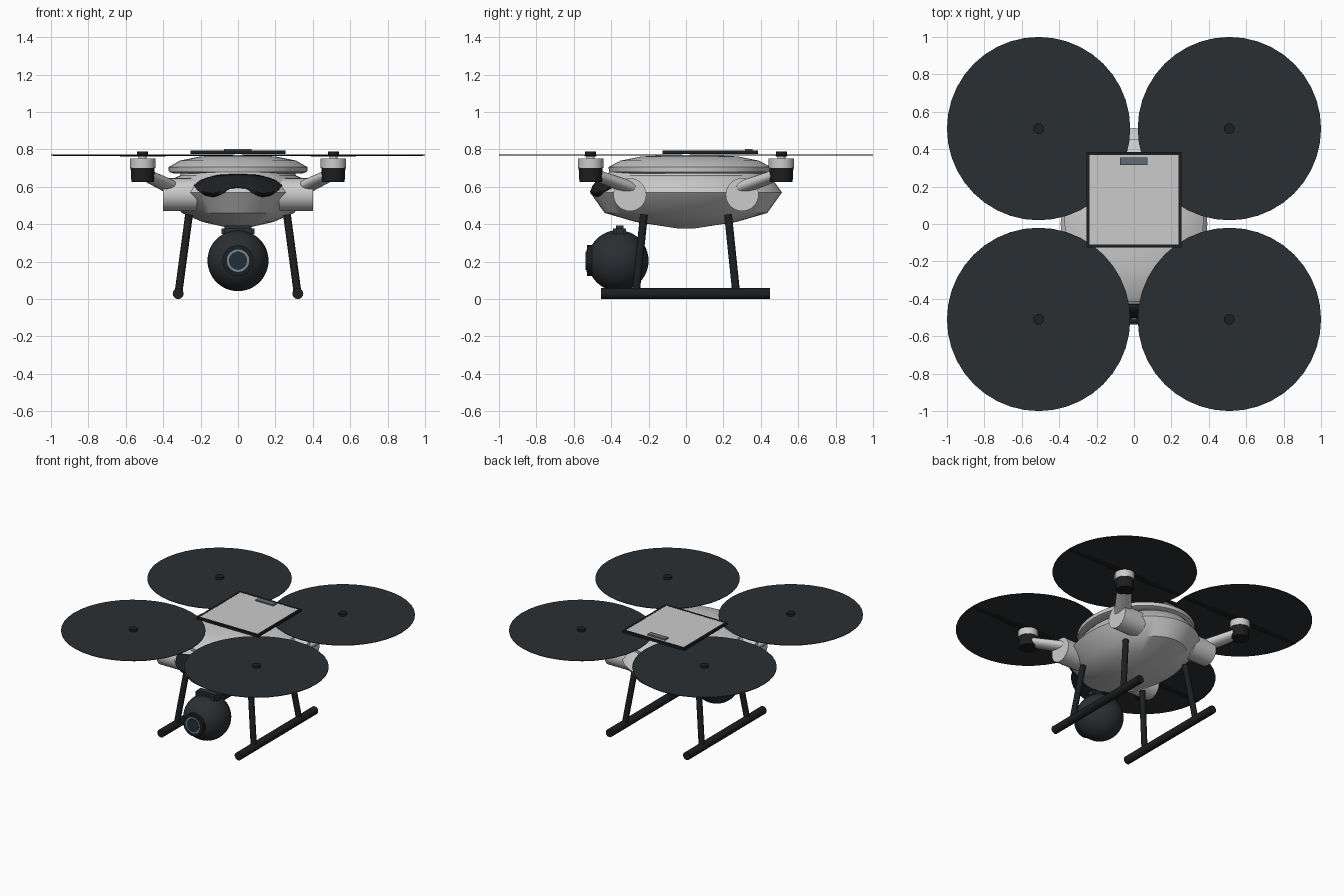
import bpy, bmesh
from math import pi, cos, sin, sqrt
from mathutils import Vector, Matrix

if "Cube" in bpy.data.objects:
    bpy.data.objects.remove(bpy.data.objects["Cube"])


def mat(name, col):
    m = bpy.data.materials.new(name)
    m.diffuse_color = (*col, 1)
    m.use_nodes = True
    m.node_tree.nodes["Principled BSDF"].inputs["Base Color"].default_value = m.diffuse_color
    return m


BLACK = mat("black", (0.012, 0.013, 0.014))
DARK = mat("dark", (0.024, 0.028, 0.032))
RING = mat("lens_blue", (0.18, 0.25, 0.30))
GLASS = mat("glass", (0.015, 0.03, 0.04))
SLATE = mat("slate", (0.12, 0.15, 0.18))


def finish(name, bm, m=None, smooth=True):
    bmesh.ops.recalc_face_normals(bm, faces=bm.faces)
    me = bpy.data.meshes.new(name)
    bm.to_mesh(me)
    bm.free()
    ob = bpy.data.objects.new(name, me)
    bpy.context.collection.objects.link(ob)
    if m:
        me.materials.append(m)
    if smooth:
        bpy.context.view_layer.objects.active = ob
        bpy.ops.object.select_all(action='DESELECT')
        ob.select_set(True)
        bpy.ops.object.shade_smooth_by_angle(angle=0.6)
    return ob


def rod(name, a, b, r1, r2=None, m=None, n=24, flat=1.0):
    """Cylinder or cone between two points; flat squashes its thickness."""
    a, b = Vector(a), Vector(b)
    bm = bmesh.new()
    bmesh.ops.create_cone(bm, cap_ends=True, segments=n, radius1=r1,
                          radius2=r1 if r2 is None else r2, depth=(b - a).length)
    bmesh.ops.scale(bm, vec=(1, flat, 1), verts=bm.verts)
    rot = (b - a).to_track_quat('Z', 'Y').to_matrix().to_4x4()
    bm.transform(Matrix.Translation((a + b) / 2) @ rot)
    return finish(name, bm, m)


def box(name, c, size, m=None, bevel=0.0):
    bm = bmesh.new()
    bmesh.ops.create_cube(bm, size=1)
    bm.transform(Matrix.Translation(c) @ Matrix.Diagonal((*size, 1)))
    if bevel:
        bmesh.ops.bevel(bm, geom=bm.edges[:], offset=bevel, segments=2, affect='EDGES')
    return finish(name, bm, m, smooth=bool(bevel))


def shell(name, rings, cy=0.0, n=48):
    """Loft of horizontal ellipses given as (z, half width, half length)."""
    bm = bmesh.new()
    loops = [[bm.verts.new((rx * cos(2 * pi * i / n), cy + ry * sin(2 * pi * i / n), z))
              for i in range(n)] for z, rx, ry in rings]
    for p, q in zip(loops, loops[1:]):
        for i in range(n):
            j = (i + 1) % n
            bm.faces.new((p[i], p[j], q[j], q[i]))
    bm.faces.new(loops[0])
    bm.faces.new(loops[-1])
    return finish(name, bm)


def lerp(table, x):
    for p, q in zip(table, table[1:]):
        if x <= q[0]:
            t = (x - p[0]) / (q[0] - p[0])
            return [u + (v - u) * t for u, v in zip(p, q)][1:]
    return table[-1][1:]


# Hull and upper lid
HULL = [(.378, .04, .05), (.412, .19, .27), (.46, .30, .435), (.57, .392, .513),
        (.65, .335, .455), (.66, .31, .43), (.69, .30, .40)]
shell("hull", HULL)
shell("lid", [(.67, .34, .40), (.68, .37, .43), (.705, .372, .435), (.74, .31, .37),
              (.762, .20, .26), (.77, .08, .10)], cy=.02)

# Dark front visor wrapped on the hull
TOP = [(0, .665), (.1, .66), (.16, .648), (.2, .632), (.232, .605)]
LOW = [(0, .597), (.05, .592), (.085, .56), (.13, .547), (.18, .557), (.215, .58), (.232, .603)]
bm = bmesh.new()
cols = []
for i in range(-16, 17):
    x = .232 * i / 16
    zt, zl = lerp(TOP, abs(x))[0], lerp(LOW, abs(x))[0]
    col = []
    for k in range(7):
        z = zl + (zt - zl) * k / 6
        rx, ry = lerp(HULL, z)
        col.append(bm.verts.new((x, -ry * sqrt(1 - (x / rx) ** 2) - .006, z)))
    cols.append(col)
for p, q in zip(cols, cols[1:]):
    for k in range(6):
        bm.faces.new((p[k], q[k], q[k + 1], p[k + 1]))
visor = finish("visor", bm, BLACK)
sol = visor.modifiers.new("thickness", 'SOLIDIFY')
sol.thickness = .01
sol.offset = 0

# Arms, motors and rotors at the four corners
for sx in (-1, 1):
    for sy in (-1, 1):
        c = (sx * .51, sy * .51)
        rod("arm_socket", (sx * .22, sy * .30, .558), (sx * .402, sy * .30, .558), .088, n=32)
        rod("arm", (sx * .33, sy * .27, .585), (*c, .672), .06, .048, flat=.62)
        rod("motor_base", (*c, .625), (*c, .70), .060, .064, BLACK, 32)
        rod("motor_bell", (*c, .70), (*c, .752), .068, n=32)
        rod("motor_shaft", (*c, .75), (*c, .765), .022)
        rod("rotor_hub", (*c, .762), (*c, .788), .029, m=BLACK)
        rod("rotor_disc", (*c, .768), (*c, .772), .49, m=DARK, n=40)
        # Two tapered blades just under the disc
        for d in (-1, 1):
            blade = rod("rotor_blade", (*c, .767), (c[0] + d * .48, c[1], .767),
                        .036, .018, BLACK, 8, flat=.12)

# Top panel with dark frame and small connector
PY, H = .13, .255
for s in (-1, 1):
    box("panel_frame_side", (s * (H - .008), PY, .784), (.016, 2 * H, .018), BLACK)
    box("panel_frame_end", (0, PY + s * (H - .008), .784), (2 * H, .016, .018), BLACK)
box("panel", (0, PY, .784), (.48, .48, .016))
box("panel_connector", (-.002, .335, .795), (.146, .04, .014), SLATE)

# Ball camera under the nose
bm = bmesh.new()
bmesh.ops.create_uvsphere(bm, u_segments=40, v_segments=24, radius=.163)
bm.transform(Matrix.Translation((0, -.363, .205)))
finish("camera_ball", bm, DARK)
rod("lens_barrel", (0, -.53, .205), (0, -.42, .205), .083, m=BLACK, n=32)
rod("lens_ring", (0, -.533, .205), (0, -.50, .205), .06, m=RING, n=32)
rod("lens_glass", (0, -.536, .205), (0, -.50, .205), .049, m=GLASS, n=32)
box("camera_mount", (0, -.355, .362), (.176, .07, .06), DARK, bevel=.015)

# Landing legs and skids
for sx in (-1, 1):
    rod("skid", (sx * .32, -.455, .029), (sx * .32, .45, .029), .029, m=BLACK)
    for sy in (-1, 1):
        rod("leg", (sx * .262, sy * .225, .45), (sx * .318, sy * .268, .035), .021, m=BLACK)
